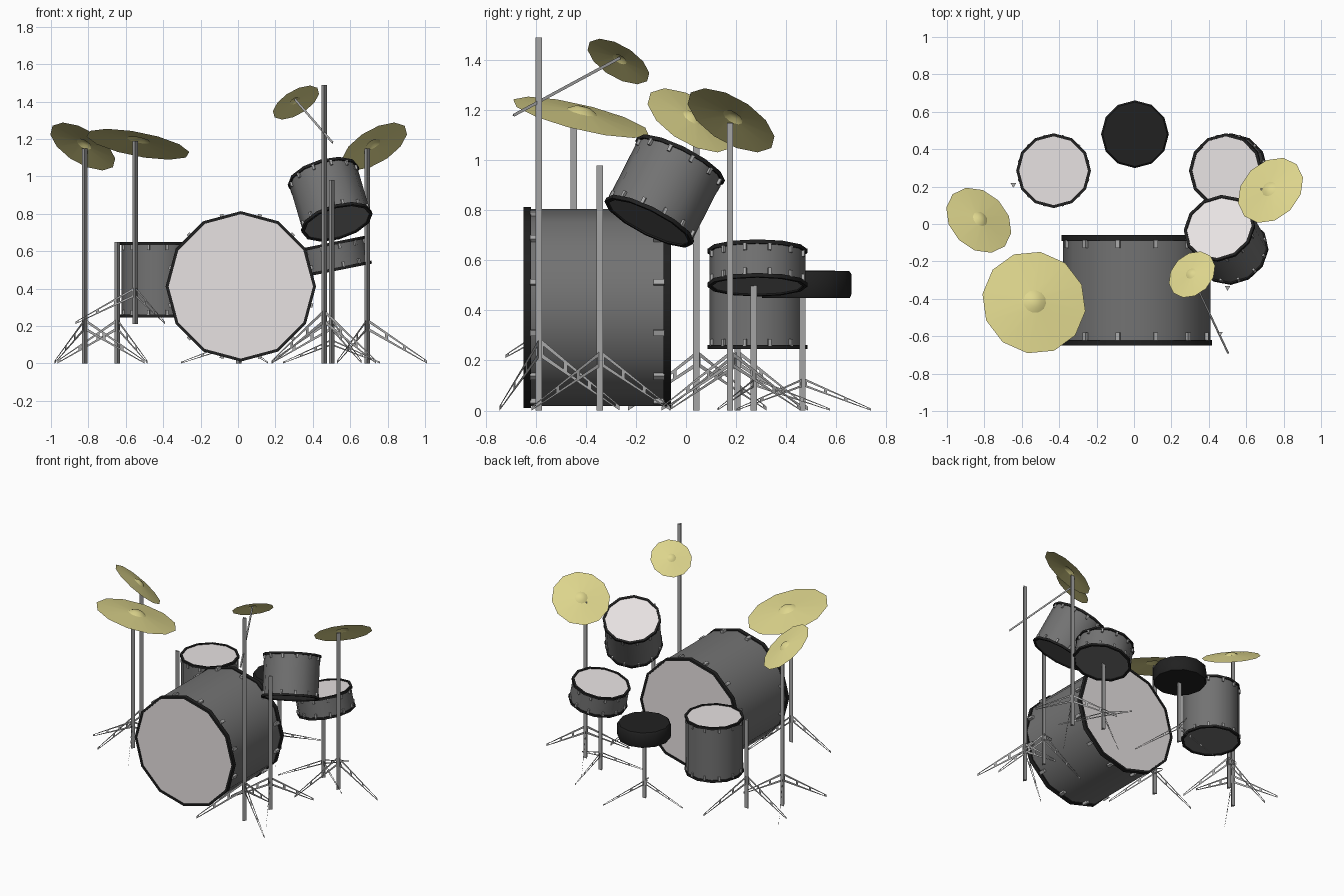
import bpy, bmesh
from math import cos, sin, pi, radians
from mathutils import Vector, Matrix

if "Cube" in bpy.data.objects:
    bpy.data.objects.remove(bpy.data.objects["Cube"])


def material(name, r, g, b):
    m = bpy.data.materials.new(name)
    m.diffuse_color = (r, g, b, 1)
    m.use_nodes = True
    m.node_tree.nodes["Principled BSDF"].inputs["Base Color"].default_value = m.diffuse_color
    return m


SHELL = material("shell_grey", .17, .17, .17)
BLACK = material("black", .015, .015, .015)
HEAD = material("drum_head", .80, .76, .76)
BRASS = material("brass", .74, .68, .27)
METAL = material("metal", .40, .40, .40)


def finish(bm, name, mat, matrix=Matrix(), smooth=None):
    me = bpy.data.meshes.new(name)
    bm.to_mesh(me)
    bm.free()
    ob = bpy.data.objects.new(name, me)
    bpy.context.collection.objects.link(ob)
    ob.matrix_world = matrix
    me.materials.append(mat)
    if smooth:
        bpy.ops.object.select_all(action='DESELECT')
        ob.select_set(True)
        bpy.context.view_layer.objects.active = ob
        bpy.ops.object.shade_smooth_by_angle(angle=radians(smooth))
    return ob


def lathe(name, profile, mat, matrix, smooth=40, n=12, closed=False):
    """Spin (radius, height) points around local z."""
    bm = bmesh.new()
    rings = []
    for r, z in profile:
        if r == 0:
            rings.append([bm.verts.new((0, 0, z))] * n)
        else:
            rings.append([bm.verts.new((r * cos(2 * pi * i / n), r * sin(2 * pi * i / n), z))
                          for i in range(n)])
    pairs = list(zip(rings, rings[1:]))
    if closed:
        pairs.append((rings[-1], rings[0]))
    for a, b in pairs:
        for i in range(n):
            j = (i + 1) % n
            bm.faces.new(list(dict.fromkeys((a[i], a[j], b[j], b[i]))))
    bmesh.ops.recalc_face_normals(bm, faces=bm.faces)
    return finish(bm, name, mat, matrix, smooth)


def aim(origin, axis):
    q = Vector(axis).to_track_quat('Z', 'Y')
    return Matrix.Translation(origin) @ q.to_matrix().to_4x4()


def drum(name, bottom, top, r, hoop, lug, bottom_mat):
    axis = Vector(top) - Vector(bottom)
    h, m = axis.length, aim(bottom, axis)
    rs = r - .008
    lathe(name + "_shell", [(rs, .01), (rs, h - .01)], SHELL, m)
    for end, z, s, mat in (("bottom", 0, 1, bottom_mat), ("top", h, -1, HEAD)):
        lathe(f"{name}_{end}_hoop", [(r, z), (r, z + s * hoop), (r - .016, z + s * hoop),
                                     (r - .016, z)], BLACK, m, closed=True)
        lathe(f"{name}_{end}_head", [(r - .012, z + s * .006), (0, z + s * .006)], mat, m)
    # tension lugs in the middle of every side, at both ends
    bm = bmesh.new()
    for i in range(12):
        for z in (hoop + lug * .5, h - hoop - lug * .5):
            bmesh.ops.create_cube(bm, size=1, matrix=Matrix.Rotation(radians(15 + 30 * i), 4, 'Z')
                                  @ Matrix.Translation((rs * cos(pi / 12) + lug * .2, 0, z))
                                  @ Matrix.Diagonal((lug * .6, lug * .6, lug * 1.2, 1)))
    finish(bm, name + "_lugs", METAL, m)


def pole(name, a, b, r=.017):
    """Three-sided tube."""
    axis = Vector(b) - Vector(a)
    m = aim(a, axis)
    if axis.x == axis.y == 0:
        m = Matrix.Translation(a) @ Matrix.Rotation(-pi / 2, 4, 'Z')
    h = axis.length
    lathe(name, [(0, 0), (r, 0), (r, h), (0, h)], METAL, m, smooth=None, n=3)


def stand(name, x, y, top, turn, hub=.24, base=0, reach=.32):
    """Triangular pole with three flat, slotted legs."""
    pole(name + "_pole", (x, y, base), (x, y, top))
    bm = bmesh.new()
    w = hub * .26                      # depth of the leg band

    def point(t, v):                   # t along the leg, v across it
        return (reach * t, 0, (hub - v * w) * (1 - t) + (1 - v) * w * .25 * t)

    for k in range(3):
        rot = Matrix.Rotation(radians(turn + 120 * k), 4, 'Z')
        patches = [(0, 1, 0, .27), (0, 1, .73, 1)]
        patches += [(t, t + .05, .27, .73) for t in (0, .3, .6, .95)]
        for t0, t1, v0, v1 in patches:
            bm.faces.new([bm.verts.new(rot @ Vector(point(t, v)))
                          for t, v in ((t0, v0), (t1, v0), (t1, v1), (t0, v1))])
    finish(bm, name + "_legs", METAL, Matrix.Translation((x, y, base)))


def cymbal(name, centre, normal, r):
    lathe(name, [(r, 0), (r * .22, r * .08), (r * .12, r * .14), (0, r * .155)],
          BRASS, aim(centre, normal), smooth=25)


# drums
drum("bass_drum", (.015, -.06, .412), (.015, -.65, .412), .402, .03, .036, HEAD)
drum("floor_tom", (-.43, .285, .245), (-.43, .285, .648), .2, .016, .022, SHELL)
drum("snare", (.52, .285, .495), (.49, .285, .645), .2, .016, .022, SHELL)
drum("rack_tom", (.53, -.15, .75), (.455, -.02, 1.005), .196, .016, .022, SHELL)

# seat
lathe("seat", [(0, .45), (.175, .45), (.181, .465), (.181, .545), (.172, .558), (0, .56)],
      BLACK, Matrix.Translation((.005, .48, 0)))
stand("seat_stand", .005, .47, .46, 180, hub=.13, reach=.31)

# drum stands
stand("snare_stand", .5, .275, .51, 90, hub=.13, reach=.3)
stand("floor_tom_stand", -.645, .21, .648, 180)
stand("rack_tom_stand", .5, -.34, .98, 180)

# cymbals and their stands
cymbal("left_crash", (-.83, .02, 1.16), (.46, .46, .76), .197)
stand("left_crash_stand", -.82, .045, 1.15, 0)
cymbal("right_crash", (.73, .18, 1.16), (-.46, .46, .76), .197)
stand("right_crash_stand", .69, .18, 1.15, 0)
cymbal("ride", (-.535, -.42, 1.172), (.19, .24, 1), .282)
stand("ride_stand", -.55, -.445, 1.19, 180, hub=.2, base=.21)
cymbal("splash", (.31, -.27, 1.395), (-.46, .46, .76), .14)
stand("splash_stand", .46, -.585, 1.49, 90, hub=.29)
pole("splash_boom", (.505, -.69, 1.18), (.305, -.265, 1.41), .007)
